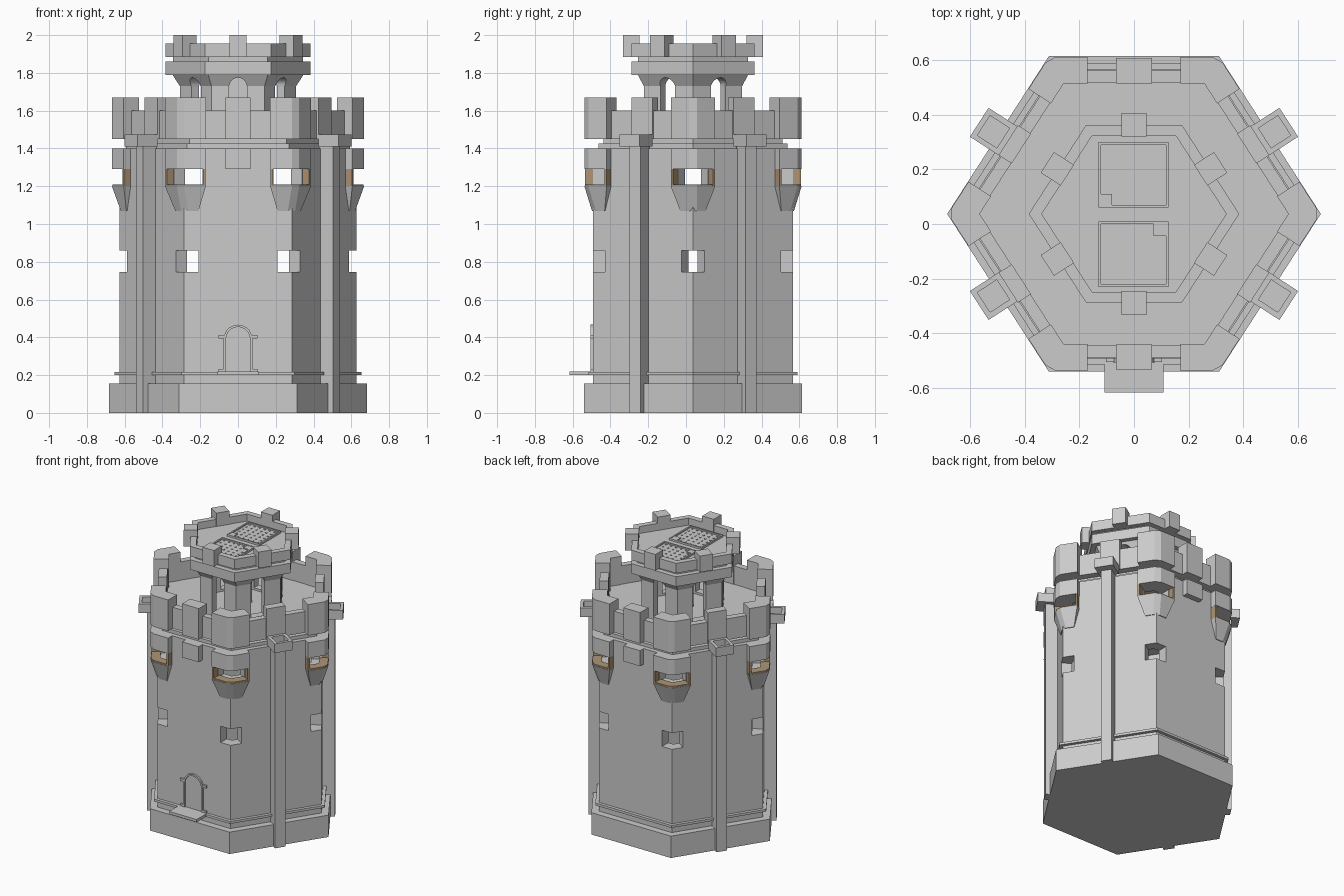
import bpy, bmesh, math
from mathutils import Vector

if "Cube" in bpy.data.objects:
    bpy.data.objects.remove(bpy.data.objects["Cube"])

CY = 0.037  # tower axis sits slightly behind the origin (door step in front)
wood = bpy.data.materials.new("wood")
wood.diffuse_color = (0.42, 0.30, 0.18, 1)
wood.use_nodes = True
wood.node_tree.nodes["Principled BSDF"].inputs["Base Color"].default_value = wood.diffuse_color


def hexa(a):
    """Hexagon outline, a = distance from axis to faces."""
    return [Vector(p) * a for p in ((1.185, 0), (.54, 1), (-.54, 1),
                                    (-1.185, 0), (-.54, -1), (.54, -1))]


def at(poly, z):
    return [Vector((p.x, p.y + CY, z)) for p in poly]


def loft(name, parts, mat=None):
    """Each part is a stack of loops, skinned and capped at both ends."""
    me = bpy.data.meshes.new(name)
    total = bmesh.new()
    for loops in parts:
        bm = bmesh.new()
        rows = [[bm.verts.new(p) for p in lp] for lp in loops]
        n = len(rows[0])
        for r, s in zip(rows, rows[1:]):
            for i in range(n):
                j = (i + 1) % n
                bm.faces.new((r[i], r[j], s[j], s[i]))
        bm.faces.new(rows[0][::-1])
        bm.faces.new(rows[-1])
        if bm.calc_volume(signed=True) < 0:
            bmesh.ops.reverse_faces(bm, faces=bm.faces)
        bm.to_mesh(me)
        bm.free()
        total.from_mesh(me)
    total.to_mesh(me)
    total.free()
    ob = bpy.data.objects.new(name, me)
    bpy.context.collection.objects.link(ob)
    if mat:
        me.materials.append(mat)
    return ob


def prism(poly, z0, z1):
    return [at(poly, z0), at(poly, z1)]


def corner(k, a, L, t, c=.025):
    """L-shaped plan wrapped around hexagon corner k with a chamfered tip."""
    h, hin = hexa(a), hexa(a - t)
    V = h[k]
    u1, u2 = (h[k - 1] - V).normalized(), (h[(k + 1) % 6] - V).normalized()
    n1, n2 = Vector((-u1.y, u1.x)), Vector((u2.y, -u2.x))
    A, B = V + u1 * L, V + u2 * L
    return [A, V + u1 * c, V + u2 * c, B, B - n2 * t, hin[k], A - n1 * t]


def frame(i, r):
    h = hexa(r)
    a, b = h[i], h[(i + 1) % 6]
    d = (b - a).normalized()
    return (a + b) / 2, d, Vector((d.y, -d.x))


def plate(i, r0, r1, w):
    """Rectangle plan on face i, from r0 to r1 outward, half width w."""
    m, d, n = frame(i, r0)
    o = n * (r1 - r0)
    return [m - d * w, m + d * w, m + d * w + o, m - d * w + o]


def arch(i, r0, r1, w, z0, z1, inner=None):
    """Round arch solid on face i; with inner half width it is a surround."""
    m, d, n = frame(i, r0)

    def prof(w, zt):
        return [(w, z0)] + [(w * math.cos(q * math.pi / 10), zt - w + w * math.sin(q * math.pi / 10))
                            for q in range(11)] + [(-w, z0)]
    pts = prof(w, z1)
    if inner:
        pts += prof(inner, z1 - w + inner)[::-1]
    loops = []
    for off in (0, r1 - r0):
        lp = []
        for s, z in pts:
            p = m + d * s + n * off
            lp.append(Vector((p.x, p.y + CY, z)))
        loops.append(lp)
    return loops


def cut(ob, parts):
    cutter = loft("cutter", parts)
    cutter.hide_render = True
    md = ob.modifiers.new("cut", 'BOOLEAN')
    md.operation, md.object, md.solver = 'DIFFERENCE', cutter, 'EXACT'
    dg = bpy.context.evaluated_depsgraph_get()
    me = bpy.data.meshes.new_from_object(ob.evaluated_get(dg))
    ob.modifiers.clear()
    ob.data = me
    bpy.data.objects.remove(cutter)


def cup(a, b, z0, z1, floor):
    """Open-topped hexagonal shell."""
    return [at(hexa(a), z0), at(hexa(a), z1), at(hexa(b), z1), at(hexa(b), floor)]


six = range(6)
slanted = (0, 2, 3, 5)

# base plinth and string course
loft("plinth", [prism(hexa(.577), 0, .155)])
loft("string_course", [prism(hexa(.552), .2, .217)])

# hollow main shaft with corner windows
shaft = loft("shaft", [cup(.53, .46, .1, 1.4, .25)])
cut(shaft, [prism(corner(k, .56, .093, .13), .745, .86) for k in six]
    + [prism(corner(k, .56, .115, .13), 1.2, 1.29) for k in six])
loft("neck", [prism(hexa(.475), 1.37, 1.46)])
loft("neck_trim", [prism(hexa(.5), 1.395, 1.425)])

# corner turrets: tapered corbel, wooden sill and jambs, lintel block
loft("turret_corbel", [[at(corner(k, .535, .08, .05), 1.07),
                        at(corner(k, .575, .14, .09), 1.2)] for k in six])
loft("turret_lintel", [prism(corner(k, .575, .14, .09), 1.29, 1.4) for k in six])
loft("turret_sill", [prism(corner(k, .572, .135, .06), 1.2, 1.21) for k in six], wood)
jambs = []
for k in six:
    p = corner(k, .573, .138, .08)
    q = corner(k, .573, .125, .08)
    jambs += [prism([p[0], q[0], q[6], p[6]], 1.2, 1.29),
              prism([p[3], q[3], q[4], p[4]], 1.2, 1.29)]
loft("turret_jambs", jambs, wood)

# main parapet: low wall with deck, corner and middle merlons
loft("parapet_wall", [cup(.525, .48, 1.45, 1.6, 1.47)])
loft("corner_merlons", [prism(corner(k, .575, .14, .098), 1.45, 1.67) for k in six])
loft("middle_merlons", [prism(plate(i, .478, .535 if i in slanted else .57, .065), 1.45, 1.67)
                        for i in six])
loft("face_boxes", [prism(plate(i, .52, .57, .065), 1.29, 1.4) for i in (1, 4)])

# drain shafts with hoppers on the slanted faces
loft("drain_shafts", [prism(plate(i, .52, .607, .036), 0, 1.42) for i in slanted])
loft("drain_hoppers", [[at(plate(i, .535, .66, .063), 1.41), at(plate(i, .535, .66, .063), 1.475),
                        at(plate(i, .555, .64, .043), 1.475), at(plate(i, .555, .64, .043), 1.43)]
                       for i in slanted])

# lookout tower with arched openings
lookout = loft("lookout", [[at(hexa(.26), 1.45), at(hexa(.26), 1.73), at(hexa(.295), 1.795),
                            at(hexa(.21), 1.795), at(hexa(.21), 1.475)]])
cut(lookout, [arch(i, .17, .36, .047, 1.49, 1.775) for i in six])
loft("stair_core", [prism([Vector(p) for p in ((-.05, -.05), (.05, -.05), (.05, .05), (-.05, .05))],
                          1.46, 1.8)])
loft("lookout_cornice", [prism(hexa(.325), 1.79, 1.86)])
loft("lookout_neck", [prism(hexa(.29), 1.85, 1.89)])
loft("lookout_parapet", [cup(.325, .285, 1.885, 1.955, 1.905)])
loft("lookout_merlons", [prism(plate(i, .283, .37, .045), 1.885, 2.0) for i in six])


def rect(x0, x1, y0, y1):
    return [Vector((x, y - CY)) for x, y in ((x0, y0), (x1, y0), (x1, y1), (x0, y1))]


# two roof hatches: shallow frame, grid of studs, corner handle
hatch, studs = [], []
for y0, y1, hx, hy in ((.06, .30, -.105, .085), (-.23, .01, .095, -.02)):
    o, n = rect(-.13, .127, y0, y1), rect(-.12, .117, y0 + .01, y1 - .01)
    hatch.append([at(o, 1.9), at(o, 1.918), at(n, 1.918), at(n, 1.909)])
    studs.append(prism(rect(hx - .024, hx + .024, hy - .024, hy + .024), 1.9, 1.916))
    for i in range(6):
        for j in range(6):
            x, y = -.1 + i * .039, y0 + .025 + j * .038
            if abs(x - hx) > .035 or abs(y - hy) > .035:
                studs.append(prism(rect(x - .005, x + .005, y - .005, y + .005), 1.9, 1.913))
loft("roof_hatches", hatch)
loft("hatch_studs", studs)

# front door, surround, hinge stones and step
loft("door", [arch(4, .52, .535, .066, .21, .455)])
loft("door_surround", [arch(4, .52, .543, .076, .21, .467, .064)])
loft("door_stones", [prism(rect(s * .088 - .015, s * .088 + .015, -.505, -.48), z, z + .018)
                     for s in (-1, 1) for z in (.215, .395)])
loft("door_step", [prism(rect(-.108, .108, -.617, -.48), .2, .219)])
